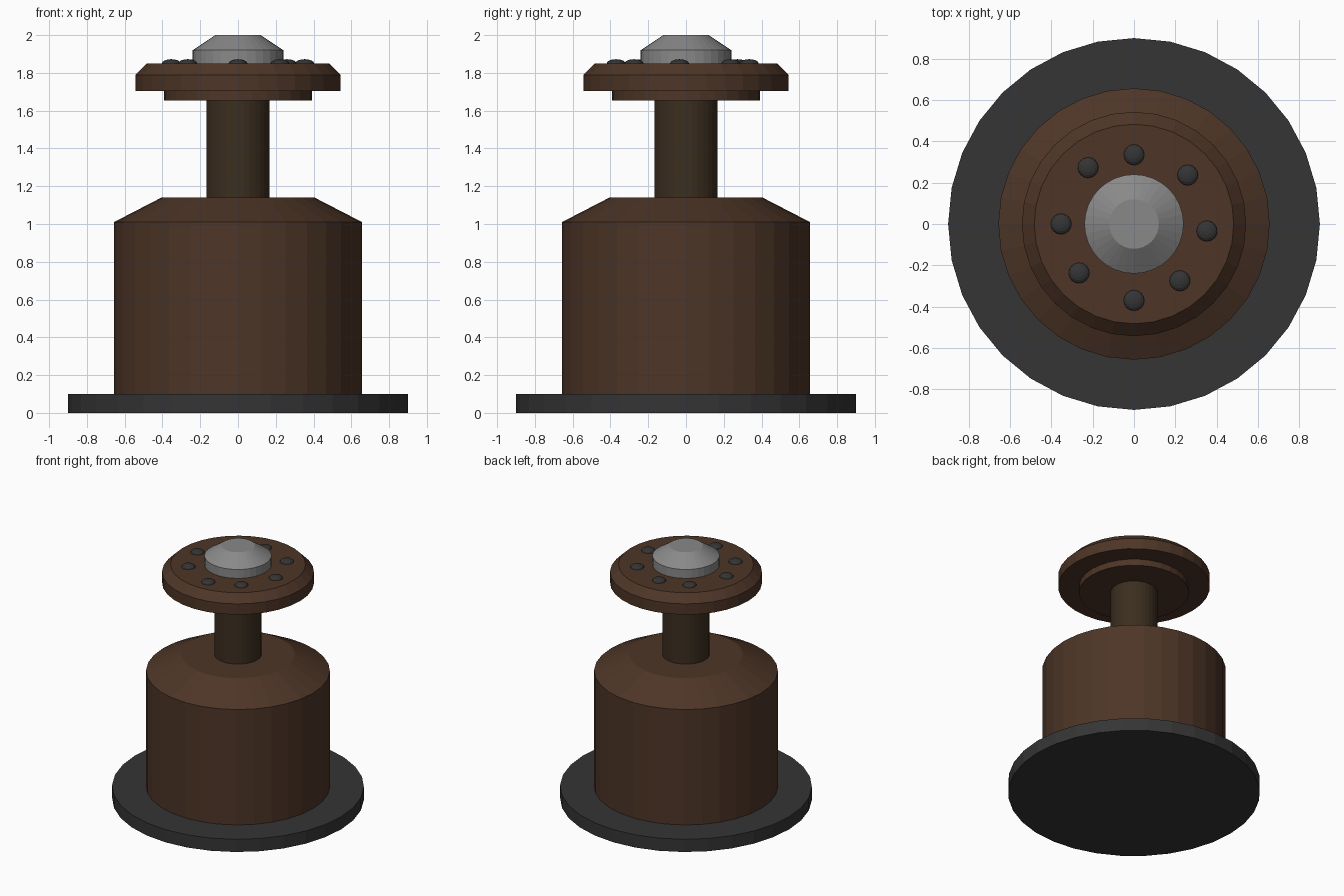
import bpy, bmesh
from math import cos, sin, tau

if "Cube" in bpy.data.objects:
    bpy.data.objects.remove(bpy.data.objects["Cube"])


def material(name, rgb):
    m = bpy.data.materials.new(name)
    m.diffuse_color = (*rgb, 1)
    m.use_nodes = True
    m.node_tree.nodes["Principled BSDF"].inputs["Base Color"].default_value = m.diffuse_color
    return m


brown = material("brown", (0.075, 0.036, 0.02))
dark_brown = material("dark_brown", (0.045, 0.027, 0.014))
charcoal = material("charcoal", (0.035, 0.035, 0.035))
grey = material("grey", (0.25, 0.25, 0.25))


def finish(name, bm, mat):
    bmesh.ops.recalc_face_normals(bm, faces=bm.faces)
    mesh = bpy.data.meshes.new(name)
    bm.to_mesh(mesh)
    bm.free()
    mesh.materials.append(mat)
    ob = bpy.data.objects.new(name, mesh)
    bpy.context.collection.objects.link(ob)
    return ob


def turned(name, profile, mat, sides=32):
    """Closed solid of revolution from (radius, height) points."""
    bm = bmesh.new()
    rings = [[bm.verts.new((r * cos(tau * i / sides), r * sin(tau * i / sides), z))
              for i in range(sides)] for r, z in profile]
    for low, high in zip(rings, rings[1:]):
        for i in range(sides):
            j = (i + 1) % sides
            bm.faces.new((low[i], low[j], high[j], high[i]))
    bm.faces.new(rings[0][::-1])
    bm.faces.new(rings[-1])
    return finish(name, bm, mat)


# Base and body
turned("base_plate", [(0.90, 0), (0.90, 0.10)], charcoal)
turned("body", [(0.657, 0.10), (0.657, 1.01), (0.405, 1.14)], brown)

# Stem and cap
turned("stem", [(0.168, 1.14), (0.168, 1.655)], dark_brown)
turned("cap_collar", [(0.393, 1.655), (0.393, 1.705)], brown)
turned("cap", [(0.543, 1.705), (0.543, 1.79), (0.483, 1.85)], brown)
turned("top_knob", [(0.24, 1.85), (0.24, 1.92), (0.12, 2.0)], grey)

# Ring of slightly uneven, flattened rivets
rivets = [(0, 0.335), (0.26, 0.237), (0.353, -0.034), (0.222, -0.275),
          (0, -0.37), (-0.266, -0.237), (-0.353, 0), (-0.222, 0.273)]
for n, (x, y) in enumerate(rivets, 1):
    bm = bmesh.new()
    bmesh.ops.create_uvsphere(bm, u_segments=16, v_segments=8, radius=0.05)
    bmesh.ops.scale(bm, vec=(1, 1, 0.45), verts=bm.verts)
    rivet = finish(f"rivet_{n}", bm, charcoal)
    rivet.location = (x, y, 1.85)
